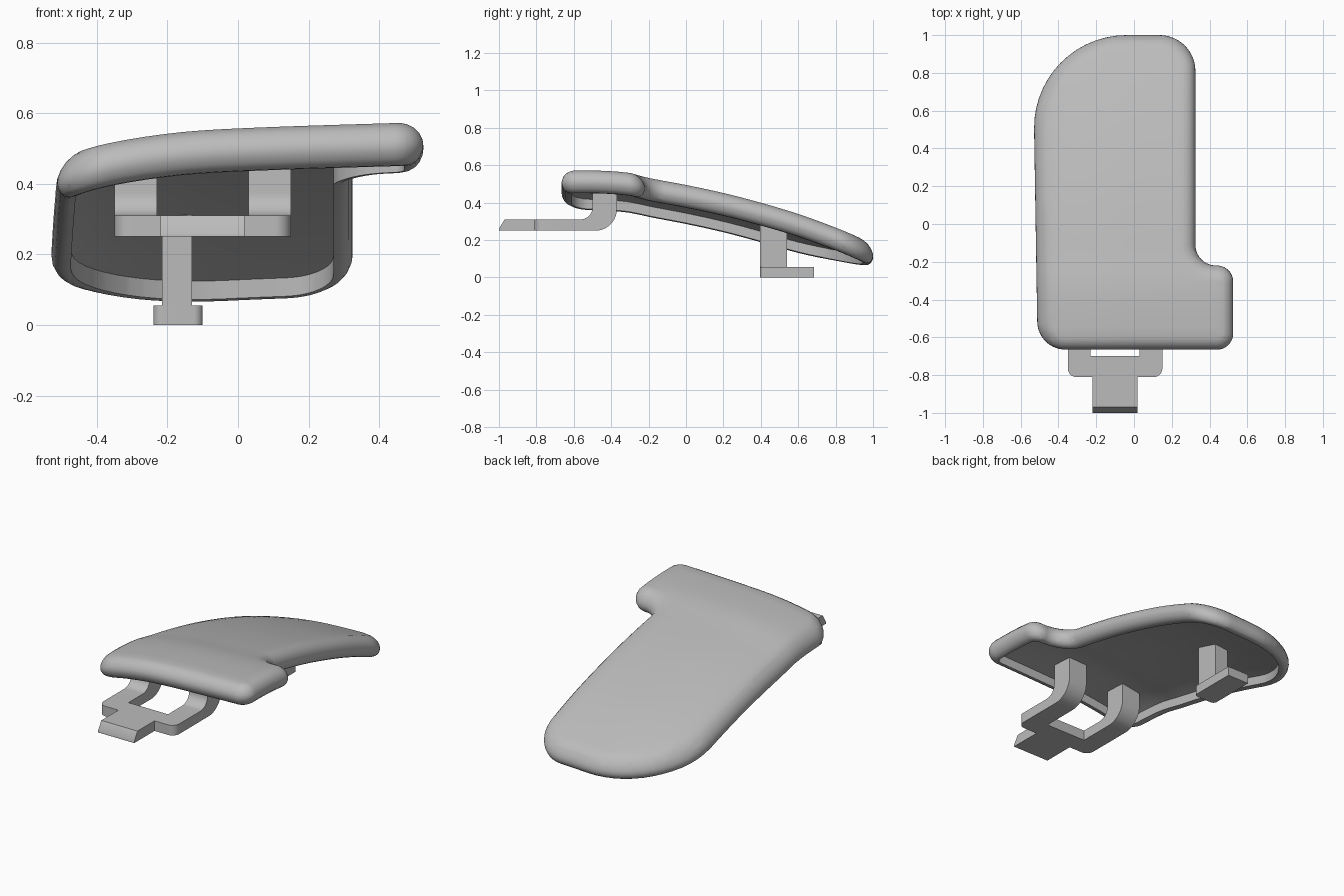
import bpy, bmesh, math
from mathutils import Vector

cube = bpy.data.objects.get("Cube")
if cube:
    bpy.data.objects.remove(cube, do_unlink=True)

grey = bpy.data.materials.new("plain grey")
grey.use_nodes = True
grey.diffuse_color = (0.5, 0.5, 0.5, 1)
grey.node_tree.nodes["Principled BSDF"].inputs["Base Color"].default_value = (0.5, 0.5, 0.5, 1)


def rounded(corners, steps=10):
    """Counter-clockwise corners (u, v, radius) to a filleted outline."""
    pts = []
    for i, (u, v, r) in enumerate(corners):
        p = Vector((u, v))
        if r == 0:
            pts.append(p)
            continue
        a = (Vector(corners[i - 1][:2]) - p).normalized()
        b = (Vector(corners[(i + 1) % len(corners)][:2]) - p).normalized()
        half = a.angle(b) / 2
        centre = p + (a + b).normalized() * r / math.sin(half)
        start = p + a * r / math.tan(half) - centre
        end = p + b * r / math.tan(half) - centre
        sweep = start.angle_signed(end)
        for k in range(steps + 1):
            t = k / steps
            pts.append(centre + (start * math.sin((1 - t) * sweep) + end * math.sin(t * sweep)) / math.sin(sweep))
    return pts


def inset(pts, d):
    """Move a counter-clockwise outline inwards by d."""
    out = []
    for i, p in enumerate(pts):
        a = (p - pts[i - 1]).normalized()
        b = (pts[(i + 1) % len(pts)] - p).normalized()
        n = Vector((-a.y - b.y, a.x + b.x)).normalized()
        out.append(p + n * d / max(0.5, n.dot(Vector((-a.y, a.x)))))
    return out


def curve_value(points, t):
    """Smooth interpolation through (position, value) points."""
    n = len(points)
    t = min(max(t, points[0][0]), points[-1][0])
    i = next(k for k in range(n - 1) if t <= points[k + 1][0])

    def slope(k):
        lo, hi = points[max(k - 1, 0)], points[min(k + 1, n - 1)]
        return (hi[1] - lo[1]) / (hi[0] - lo[0])
    (x0, y0), (x1, y1) = points[i], points[i + 1]
    w = x1 - x0
    s = (t - x0) / w
    return (y0 * (1 + 2 * s) * (1 - s) ** 2 + slope(i) * w * s * (1 - s) ** 2
            + y1 * s * s * (3 - 2 * s) + slope(i + 1) * w * s * s * (s - 1))


def finish(name, bm, angle=35):
    bmesh.ops.recalc_face_normals(bm, faces=bm.faces)
    mesh = bpy.data.meshes.new(name)
    bm.to_mesh(mesh)
    bm.free()
    mesh.materials.append(grey)
    obj = bpy.data.objects.new(name, mesh)
    bpy.context.collection.objects.link(obj)
    bpy.ops.object.select_all(action='DESELECT')
    obj.select_set(True)
    bpy.context.view_layer.objects.active = obj
    bpy.ops.object.shade_smooth_by_angle(angle=math.radians(angle))
    return obj


def prism(name, outline, axis, lo, hi):
    """Extrude an outline: axis z uses (x, y), axis x uses (y, z)."""
    bm = bmesh.new()
    rows = [[bm.verts.new((p[0], p[1], h) if axis == 'z' else (h, p[0], p[1]))
             for p in outline] for h in (lo, hi)]
    n = len(outline)
    for i in range(n):
        j = (i + 1) % n
        bm.faces.new((rows[0][i], rows[0][j], rows[1][j], rows[1][i]))
    bm.faces.new(rows[0][::-1])
    bm.faces.new(rows[1])
    return finish(name, bm)


# Curved cover: lengthwise fall and crosswise crown
FALL = [(-0.67, 0.572), (-0.45, 0.57), (-0.3, 0.558), (-0.2, 0.537), (0, 0.5), (0.2, 0.457),
        (0.4, 0.405), (0.6, 0.345), (0.8, 0.272), (1.0, 0.19)]
CROWN = [(-0.54, -0.115), (-0.4, -0.065), (-0.2, -0.03), (0, -0.015), (0.53, 0.003)]

outline = rounded([(-0.51, -0.665, 0.15), (0.525, -0.665, 0.085), (0.525, -0.22, 0.085),
                   (0.325, -0.22, 0.11), (0.325, 1.0, 0.19), (-0.537, 1.0, 0.49)], 14)

# Wall section from the top edge, round the rim, into the hollow underside
SECTION = [(0.065, 0), (0.045, -0.005), (0.026, -0.015), (0.011, -0.031), (0.002, -0.05), (0, -0.065),
           (0.002, -0.08), (0.011, -0.1), (0.022, -0.112), (0.036, -0.12), (0.055, -0.122), (0.055, -0.07)]
bm = bmesh.new()
loops = [[bm.verts.new((p.x, p.y, dz)) for p in inset(outline, d)] for d, dz in SECTION]
n = len(outline)
for upper, lower in zip(loops, loops[1:]):
    for i in range(n):
        j = (i + 1) % n
        bm.faces.new((upper[j], upper[i], lower[i], lower[j]))
bm.faces.new(loops[0])
bm.faces.new(loops[-1][::-1])

# Slice into a grid so the flat panel can follow the curved surface
cuts = [((0.053 * k, 0, 0), (1, 0, 0)) for k in range(-9, 10)]
cuts += [((0, 0.061 * k, 0), (0, 1, 0)) for k in range(-10, 17)]
for co, normal in cuts:
    bmesh.ops.bisect_plane(bm, geom=bm.verts[:] + bm.edges[:] + bm.faces[:], dist=1e-5,
                           plane_co=co, plane_no=normal)
bmesh.ops.triangulate(bm, faces=[f for f in bm.faces if len(f.verts) > 4])
for v in bm.verts:
    v.co.z += curve_value(FALL, v.co.y) + curve_value(CROWN, v.co.x)
finish("cover_shell", bm, 40)

# Front hook: two bent arms, a crossbar and a bevelled tongue
arm = rounded([(-0.70, 0.25, 0), (-0.37, 0.25, 0.115), (-0.37, 0.5, 0),
               (-0.50, 0.5, 0), (-0.50, 0.31, 0.065), (-0.70, 0.31, 0)])
for name, x in (("right_hook_arm", -0.35), ("left_hook_arm", 0.03)):
    prism(name, arm, 'x', x, x + 0.12)
crossbar = rounded([(-0.35, -0.81, 0.045), (0.15, -0.81, 0.045), (0.15, -0.70, 0), (-0.35, -0.70, 0)])
prism("hook_crossbar", crossbar, 'z', 0.25, 0.31)
prism("hook_tongue", [(-1.0, 0.25), (-0.81, 0.25), (-0.81, 0.31), (-0.97, 0.31), (-1.0, 0.26)],
      'x', -0.22, 0.018)

# Rear latch: post and foot
post = [(-0.215, 0.395), (-0.13, 0.395), (-0.13, 0.54), (-0.215, 0.54)]
prism("latch_post", post, 'z', 0.055, 0.315)
foot = rounded([(-0.24, 0.395, 0.025), (-0.10, 0.395, 0.025), (-0.10, 0.685, 0), (-0.24, 0.685, 0)])
prism("latch_foot", foot, 'z', 0, 0.055)
